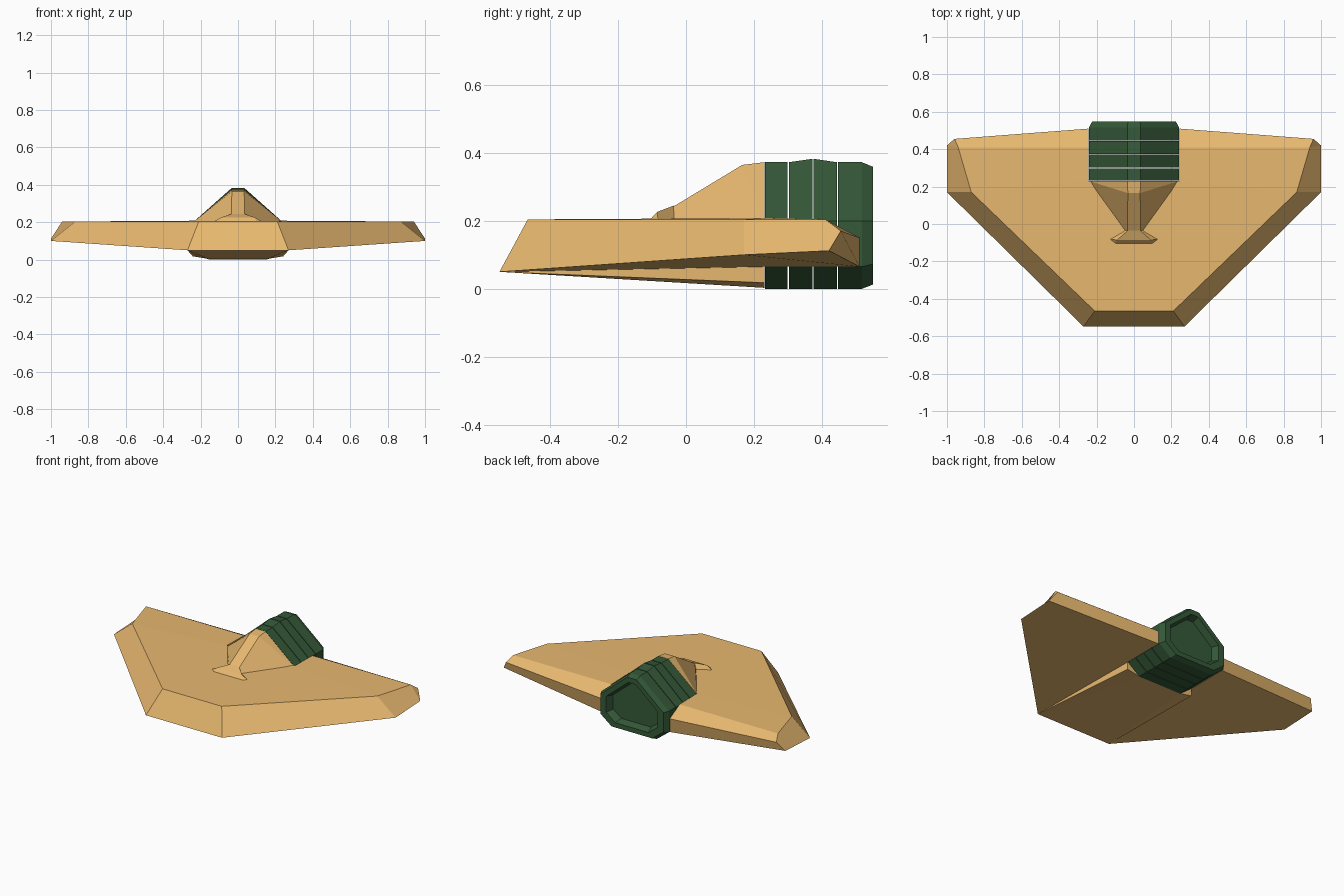
import bpy, bmesh

if "Cube" in bpy.data.objects:
    bpy.data.objects.remove(bpy.data.objects["Cube"])


def material(name, rgb):
    m = bpy.data.materials.new(name)
    m.diffuse_color = (*rgb, 1)
    m.use_nodes = True
    m.node_tree.nodes["Principled BSDF"].inputs["Base Color"].default_value = m.diffuse_color
    return m


TAN = material("tan_hull", (0.80, 0.48, 0.16))
GREEN = material("dark_green", (0.035, 0.10, 0.04))


def finish(name, bm, mat):
    bmesh.ops.recalc_face_normals(bm, faces=bm.faces)
    me = bpy.data.meshes.new(name)
    bm.to_mesh(me)
    bm.free()
    me.materials.append(mat)
    ob = bpy.data.objects.new(name, me)
    bpy.context.collection.objects.link(ob)
    return ob


def mirrored(name, pts, faces, mat):
    """Half shell from named points (x >= 0), mirrored over x = 0."""
    bm = bmesh.new()
    v = {k: bm.verts.new(p) for k, p in pts.items()}
    for f in faces:
        bm.faces.new([v[k] for k in f.split()])
    bmesh.ops.mirror(bm, geom=bm.verts[:] + bm.edges[:] + bm.faces[:],
                     axis='X', merge_dist=0.0005)
    bmesh.ops.remove_doubles(bm, verts=bm.verts, dist=0.0005)
    finish(name, bm, mat)


# Wing body with rear notch for the engine and a shallow belly keel
mirrored("wing_body", {
    "t0": (0, -.465, .204), "t1": (.21, -.465, .204), "t2": (.87, .17, .204),
    "t3": (.94, .41, .204), "t4": (.242, .41, .204), "t5": (.242, .23, .208),
    "t6": (0, .23, .208),
    "b0": (0, -.548, .05), "b1": (.27, -.548, .05), "b2": (1, .17, .10),
    "b3": (1, .42, .112), "c3": (.96, .455, .17), "u4": (.242, .51, .15),
    "d4": (.242, .51, .065), "d5": (.242, .23, .065),
    "e5": (.242, .23, .018), "e6": (.155, .23, .003), "e7": (0, .23, .003),
}, ["t0 t1 t2 t5 t6", "t2 t3 t4 t5", "t3 c3 u4 t4", "t2 b2 b3 t3", "t3 b3 c3",
    "c3 b3 d4 u4", "t0 t1 b1 b0", "t1 t2 b2 b1", "b1 b2 d5", "b2 b3 d4 d5",
    "b1 d5 e5", "b1 e5 e6", "b0 b1 e6 e7", "d5 d4 u4 t4 t5",
    "t5 t6 e7 e6 e5 d5"], TAN)

# Sloping dorsal fairing in front of the engine
mirrored("dorsal_fairing", {
    "a0": (0, -.04, .24), "a1": (.035, -.04, .24),
    "p0": (0, .165, .364), "p1": (.033, .165, .364),
    "q0": (0, .23, .372), "q1": (.035, .23, .372),
    "s1": (.24, .23, .20), "s0": (0, .23, .20),
    "f1": (.045, -.04, .20), "f0": (0, -.04, .20),
}, ["a0 a1 p1 p0", "p0 p1 q1 q0", "a1 f1 s1 p1", "p1 s1 q1",
    "q0 q1 s1 s0", "a0 a1 f1 f0", "f0 f1 s1 s0"], TAN)

# Flared foot at the front of the fairing
mirrored("fairing_foot", {
    "a0": (0, -.105, .204), "a1": (.10, -.105, .204),
    "b0": (0, -.085, .226), "b1": (.09, -.085, .226),
    "w1": (.13, -.082, .204), "c0": (0, -.035, .245), "c1": (.033, -.035, .245),
    "d1": (.05, -.035, .204), "d0": (0, -.035, .204),
}, ["a0 a1 b1 b0", "a1 w1 b1", "b0 b1 c1 c0", "b1 w1 d1 c1",
    "c0 c1 d1 d0", "a0 a1 w1 d1 d0"], TAN)


# Engine: lofted eight-sided rings (y, scale, top height), split by thin gaps
def loft(name, rings):
    bm = bmesh.new()
    loops = []
    for y, s, top in rings:
        half = [(.035, top), (.24, .20), (.24, .065), (.155, 0)]
        prof = half + [(-x, z) for x, z in reversed(half)]
        loops.append([bm.verts.new((x * s, y, .18 + (z - .18) * s))
                      for x, z in prof])
    for a, b in zip(loops, loops[1:]):
        for i in range(8):
            j = (i + 1) % 8
            bm.faces.new((a[i], a[j], b[j], b[i]))
    bm.faces.new(loops[0])
    bm.faces.new(loops[-1])
    finish(name, bm, GREEN)


loft("engine_segment_1", [(.232, 1, .372), (.298, 1, .372)])
loft("engine_segment_2", [(.302, 1, .372), (.371, 1, .382)])
loft("engine_segment_3", [(.375, 1, .382), (.443, 1, .372)])
# Rear segment with chamfered rim and recessed exhaust
loft("engine_exhaust", [(.447, 1, .372), (.517, 1, .372), (.549, .93, .372),
                        (.549, .76, .372), (.505, .68, .372)])
